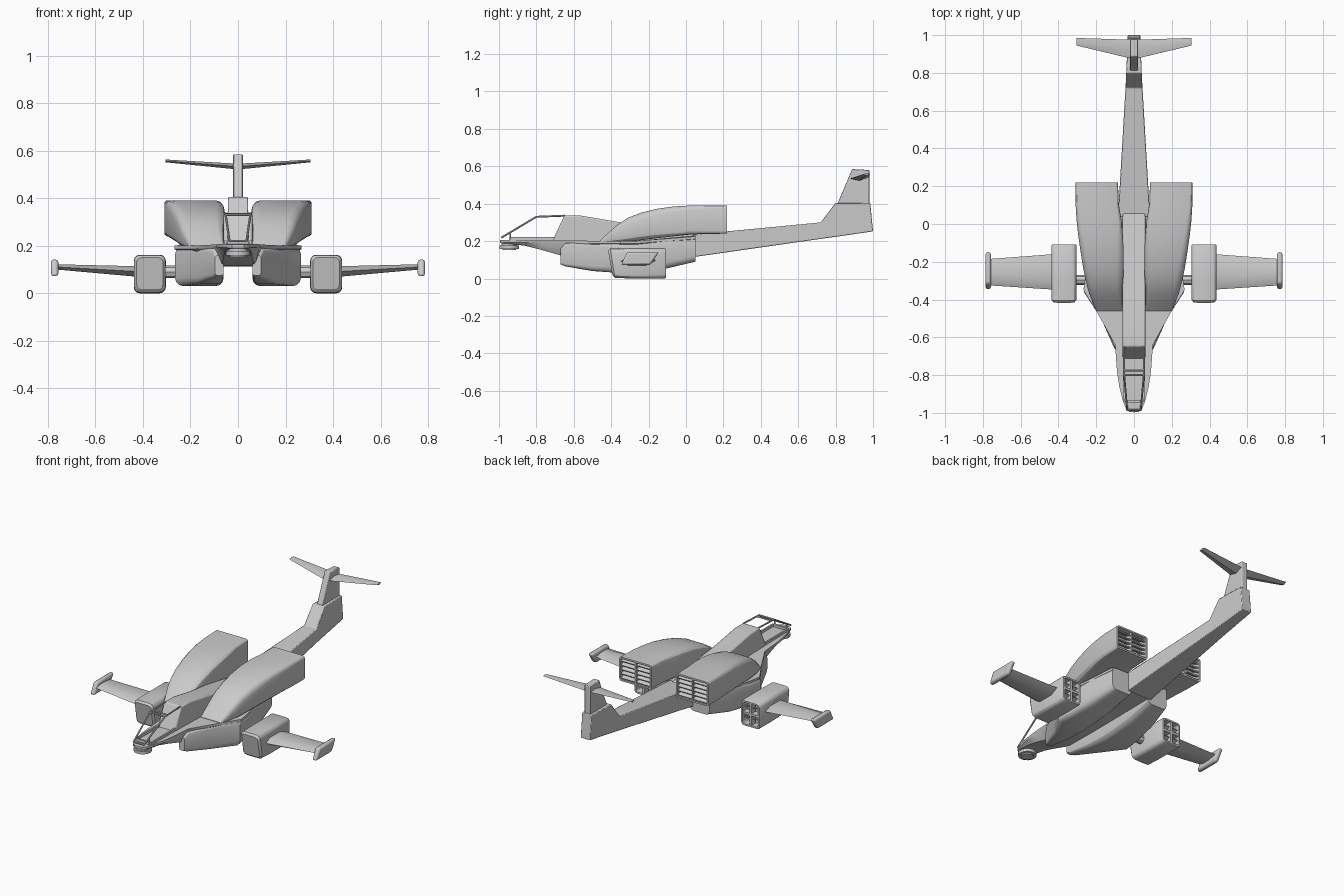
import bpy, bmesh, math
from mathutils import Vector, Matrix

if "Cube" in bpy.data.objects:
    bpy.data.objects.remove(bpy.data.objects["Cube"])


def finish(name, bm, mirror=False, bevel=0, angle=30):
    bmesh.ops.recalc_face_normals(bm, faces=bm.faces)
    me = bpy.data.meshes.new(name)
    bm.to_mesh(me)
    bm.free()
    ob = bpy.data.objects.new(name, me)
    bpy.context.collection.objects.link(ob)
    bpy.ops.object.select_all(action='DESELECT')
    bpy.context.view_layer.objects.active = ob
    ob.select_set(True)
    bpy.ops.object.shade_smooth_by_angle(angle=math.radians(angle))
    if bevel:
        m = ob.modifiers.new("bevel", 'BEVEL')
        m.width, m.segments, m.limit_method = bevel, 2, 'ANGLE'
    if mirror:
        ob.modifiers.new("mirror", 'MIRROR')
    return ob


def loft(name, rings, **kw):
    bm = bmesh.new()
    vs = [[bm.verts.new(p) for p in r] for r in rings]
    n = len(rings[0])
    for a, b in zip(vs, vs[1:]):
        for i in range(n):
            j = (i + 1) % n
            bm.faces.new((a[i], a[j], b[j], b[i]))
    bm.faces.new(vs[0])
    bm.faces.new(vs[-1])
    return finish(name, bm, **kw)


def rounded(y, x0, x1, z0, z1, c, slant=0):
    """Rounded rectangle across y; slant pushes the lower edge back."""
    pts = []
    for k, (cx, cz) in enumerate([(x1 - c, z1 - c), (x0 + c, z1 - c), (x0 + c, z0 + c), (x1 - c, z0 + c)]):
        for s in range(4):
            a = math.radians(90 * k + 30 * s)
            z = cz + c * math.sin(a)
            pts.append((cx + c * math.cos(a), y + slant * (z1 - z), z))
    return pts


def plate(name, prof, x0, x1, **kw):
    return loft(name, [[(x, y, z) for y, z in prof] for x in (x0, x1)], **kw)


def boxes(name, items, **kw):
    """items: (centre, size, tilt about x)"""
    bm = bmesh.new()
    for c, s, t in items:
        bmesh.ops.create_cube(bm, size=1, matrix=Matrix.Translation(c) @ Matrix.Rotation(t, 4, 'X') @ Matrix.Diagonal((*s, 1)))
    return finish(name, bm, **kw)


def bars(name, segs, r, **kw):
    bm = bmesh.new()
    for a, b in segs:
        a, b = Vector(a), Vector(b)
        d = b - a
        m = Matrix.Translation((a + b) / 2) @ d.to_track_quat('Z', 'Y').to_matrix().to_4x4()
        bmesh.ops.create_cone(bm, cap_ends=True, segments=8, radius1=r, radius2=r, depth=d.length + r, matrix=m)
    return finish(name, bm, **kw)


# Flat chined hull from the nose back
hull = [(-.995, .025, .02, .19, .205), (-.98, .042, .035, .188, .205), (-.94, .058, .05, .185, .207),
        (-.86, .078, .055, .175, .207), (-.78, .09, .06, .155, .206), (-.64, .1, .07, .115, .205),
        (-.46, .2, .1, .112, .2), (-.35, .268, .12, .112, .2), (-.28, .258, .12, .112, .2), (.05, .2, .1, .115, .225)]
loft("hull", [[(-w, y, zt), (w, y, zt), (w, y, zt - .014), (b, y, zb), (-b, y, zb), (-w, y, zt - .014)]
              for y, w, b, zb, zt in hull])

# Lower side sponsons
loft("sponsons", [rounded(*p) for p in [
    (-.67, .06, .097, .075, .16, .012), (-.645, .06, .11, .065, .19, .015), (-.5, .06, .175, .04, .195, .025),
    (-.36, .06, .265, .03, .198, .035), (-.27, .06, .255, .034, .2, .035),
    (-.12, .06, .235, .05, .215, .035), (.05, .06, .2, .09, .23, .03)]], mirror=True)

# Canopy fairing and central spine
plate("canopy_spine", [(-.715, .2), (-.65, .338), (-.56, .336), (-.36, .302), (-.25, .29), (.06, .237), (.06, .13), (-.6, .13)],
      -.06, .06, bevel=.008)

# Cockpit sill and open window frame
boxes("cockpit_sill", [((s * .053, -.82, .211), (.01, .24, .022), 0) for s in (1, -1)] + [((0, -.94, .213), (.09, .012, .02), 0)])
segs = [((-.052, -.8, .33), (.052, -.8, .33)), ((-.052, -.775, .332), (.052, -.775, .332)), ((-.036, -.985, .22), (.036, -.985, .22))]
for s in (1, -1):
    p = [(s * .036, -.985, .22), (s * .052, -.8, .33), (s * .052, -.65, .336)]
    segs += [(p[0], p[1]), (p[1], p[2]), ((s * .042, -.94, .2), (s * .042, -.94, .243))]
bars("window_frame", segs, .005)

# Nose turret
bm = bmesh.new()
for r, z, h in ((.042, .185, .03), (.052, .168, .018), (.035, .158, .012)):
    bmesh.ops.create_cone(bm, cap_ends=True, segments=24, radius1=r, radius2=r, depth=h,
                          matrix=Matrix.Translation((0, -.945, z)))
finish("nose_turret", bm)

# Engine nacelles with recessed exhausts
nac = [(-.46, .06, .2, .185, .202, .008), (-.42, .06, .217, .188, .24, .02), (-.37, .06, .237, .19, .285, .03),
       (-.31, .058, .253, .195, .325, .035), (-.24, .055, .268, .205, .352, .037), (-.16, .055, .281, .215, .372, .035),
       (-.07, .058, .294, .225, .385, .03), (.02, .066, .304, .235, .39, .024), (.1, .08, .309, .238, .391, .018),
       (.22, .085, .31, .24, .391, .014), (.22, .095, .3, .25, .381, .008), (.16, .095, .3, .25, .381, .008)]
loft("engine_nacelles", [rounded(*p) for p in nac], mirror=True)
slats = [((.1975, .195, .3155), (.01, .045, .135), 0)]
for i in range(5):
    slats.append(((.1975, .195, .262 + i * .0268), (.207, .04, .007), math.radians(-25)))
boxes("exhaust_louvres", slats, mirror=True)

# Tail boom rising into the lower fin
boom = [(.04, .04, .085, .115, .235), (.72, .72, .045, .212, .3), (.8, .8, .041, .223, .405), (1, .985, .033, .252, .405)]
loft("tail_boom", [[(-w, yt, zt), (w, yt, zt), (w, yb, zb), (-w, yb, zb)] for yb, yt, w, zb, zt in boom], bevel=.004)
plate("upper_fin", [(.81, .4), (.888, .585), (.98, .58), (.98, .4)], -.02, .02, bevel=.004)

# Tailplane with slight dihedral
loft("tailplane", [[(x, y0, z), (x, (y0 + y1) / 2, z + t), (x, y1, z + t * .6), (x, (y0 + y1) / 2, z - t)]
                   for x, y0, y1, z, t in [(-.305, .945, .985, .557, .006), (0, .872, .975, .533, .012), (.305, .945, .985, .557, .006)]])

# Outboard thruster pods with four-way exhaust grille
loft("side_pods", [rounded(*p) for p in [
    (-.417, .315, .427, .018, .15, .02, .18), (-.405, .305, .437, .004, .16, .024, .16), (-.3, .304, .438, 0, .162, .024),
    (-.115, .304, .438, 0, .162, .024), (-.108, .308, .434, .004, .158, .02),
    (-.108, .318, .424, .014, .148, .012), (-.16, .318, .424, .014, .148, .012)]], mirror=True)
boxes("pod_grille", [((.371, -.13, .081), (.014, .04, .136), 0), ((.371, -.13, .081), (.108, .04, .014), 0),
                     ((.371, -.135, .047), (.108, .03, .005), .4), ((.371, -.135, .115), (.108, .03, .005), .4)], mirror=True)
bars("pod_struts", [((.23, -.297, .09), (.31, -.297, .09))], .026, mirror=True)

# Stub wings and their tip plates
loft("stub_wings", [[(x, y0, z), (x, y0 + .035, z + t), (x, y1 - .05, z + t), (x, y1, z + t * .2), (x, y1 - .05, z - t), (x, y0 + .035, z - t)]
                    for x, y0, y1, z, t in [(.43, -.347, -.16, .092, .022), (.765, -.325, -.185, .111, .011)]], mirror=True)
plate("wing_tip_plates", [(-.348, .072), (-.19, .072), (-.145, .142), (-.315, .142)], .756, .787, mirror=True, bevel=.011)
